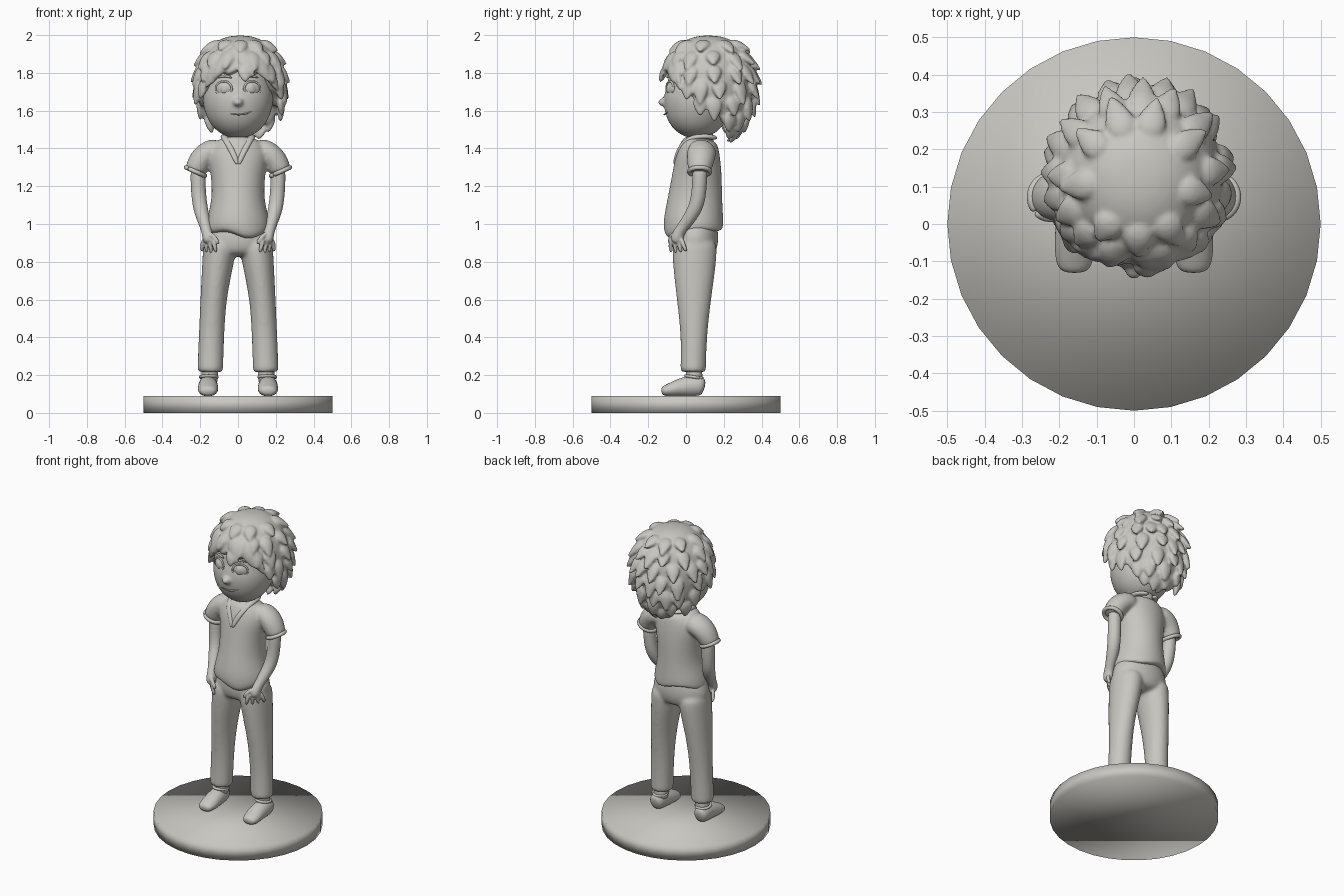
import bpy, bmesh
from math import pi, sin, cos, acos
from mathutils import Vector, Matrix

cube = bpy.data.objects.get("Cube")
if cube:
    bpy.data.objects.remove(cube, do_unlink=True)

COLOUR = (0.58, 0.57, 0.53, 1)
clay = bpy.data.materials.new("warm_grey_clay")
clay.use_nodes = True
clay.diffuse_color = COLOUR
clay.node_tree.nodes["Principled BSDF"].inputs["Base Color"].default_value = COLOUR


def tube(bm, pts, n=14, side=(1, 0, 0), both=False):
    """Closed elliptical tube through (x, y, z, r, r2); both adds the mirrored twin."""
    for s in ((1, -1) if both else (1,)):
        path = [Vector(p[:3]) for p in pts]
        rings = []
        for i, p in enumerate(pts):
            d = (path[min(i + 1, len(path) - 1)] - path[max(i - 1, 0)]).normalized()
            u = Vector(side)
            u = (u - d * u.dot(d)).normalized()
            w = d.cross(u)
            ring = []
            for k in range(n):
                a = 2 * pi * k / n
                c = path[i] + u * p[3] * cos(a) + w * p[-1] * sin(a)
                ring.append(bm.verts.new((c.x * s, c.y, c.z)))
            rings.append(ring)
        for r, q in zip(rings, rings[1:]):
            for k in range(n):
                bm.faces.new((r[k], r[k - 1], q[k - 1], q[k]))
        bm.faces.new(rings[0])
        bm.faces.new(rings[-1])


def body(bm, rows, n=20):
    """Upright loft from rows of (z, half width, front y, back y)."""
    tube(bm, [(0, (f + b) / 2, z, w, (b - f) / 2) for z, w, f, b in rows], n)


def hoop(bm, centre, normal, radius, thick, squash=1):
    nrm = Vector(normal).normalized()
    u = nrm.orthogonal().normalized()
    w = nrm.cross(u)
    pts = []
    for k in range(21):
        a = 2 * pi * k / 20
        c = Vector(centre) + (u * cos(a) + w * sin(a)) * radius
        c.z = centre[2] + (c.z - centre[2]) * squash
        pts.append((*c, thick, thick))
    tube(bm, pts, 8, nrm)


def ball(bm, centre, size, turn=0):
    m = Matrix.Translation(centre) @ Matrix.Rotation(turn, 4, 'Z') @ Matrix.Diagonal((*size, 1))
    bmesh.ops.create_uvsphere(bm, u_segments=20, v_segments=12, radius=1, matrix=m)


def finish(bm, name, subdiv=1, voxel=0, relax=0):
    bmesh.ops.recalc_face_normals(bm, faces=bm.faces)
    me = bpy.data.meshes.new(name)
    bm.to_mesh(me)
    bm.free()
    me.materials.append(clay)
    me.shade_smooth()
    ob = bpy.data.objects.new(name, me)
    bpy.context.collection.objects.link(ob)
    if subdiv:
        m = ob.modifiers.new("rounding", 'SUBSURF')
        m.levels = m.render_levels = subdiv
    if voxel:
        m = ob.modifiers.new("blend", 'REMESH')
        m.mode, m.voxel_size, m.use_smooth_shade = 'VOXEL', voxel, True
    if relax:
        m = ob.modifiers.new("relax", 'SMOOTH')
        m.factor, m.iterations = 0.5, relax


# Round stand
bm = bmesh.new()
bmesh.ops.create_cone(bm, cap_ends=True, segments=32, radius1=0.5, radius2=0.5, depth=0.09,
                      matrix=Matrix.Translation((0, 0, 0.045)))
finish(bm, "stand", 0)

# Shoes and ankles
bm = bmesh.new()
tube(bm, [(.16, .1, .135, .035, .04), (.16, .07, .145, .05, .058), (.158, 0, .14, .053, .055),
          (.158, -.05, .13, .056, .045), (.16, -.1, .118, .052, .033),
          (.16, -.132, .113, .036, .022)], 16, both=True)
for v in bm.verts:
    v.co.z = max(v.co.z, .089)
finish(bm, "shoes", 2)
bm = bmesh.new()
tube(bm, [(.15, .045, .14, .045), (.15, .043, .2, .045), (.147, .04, .26, .045)], both=True)
for s in (1, -1):
    hoop(bm, (.155 * s, .042, .19), (0, .15, 1), .045, .009)
finish(bm, "ankles")

# Trousers: two legs blended into the hips
bm = bmesh.new()
tube(bm, [(.147, .038, .215, .069), (.147, .038, .225, .069), (.141, .042, .4, .068),
          (.131, .042, .6, .069, .092), (.112, .044, .75, .081, .112),
          (.1, .045, .85, .088, .12), (.092, .047, .93, .088, .12)], 18, both=True)
body(bm, [(.825, .13, -.05, .14), (.87, .18, -.076, .166), (.93, .188, -.08, .176),
          (1, .16, -.07, .165), (1.03, .14, -.06, .16)])
finish(bm, "trousers", 2, .011, 4)

# Shirt: torso and sleeves, with a rippled hem
bm = bmesh.new()
body(bm, [(.955, .155, -.1, .18), (.965, .172, -.122, .197), (1.02, .168, -.12, .2),
          (1.1, .146, -.104, .195), (1.18, .138, -.088, .192), (1.28, .147, -.07, .19),
          (1.36, .165, -.055, .182), (1.42, .14, -.03, .174), (1.46, .085, 0, .16)], 24)
for v in bm.verts:
    if v.co.z < 1.05:
        v.co.z += .018 * sin(-22 * v.co.x) * (1.05 - v.co.z) / .09
tube(bm, [(.08, .088, 1.395, .06, .07), (.15, .084, 1.385, .068, .08),
          (.198, .077, 1.342, .066, .075), (.22, .073, 1.295, .06, .064),
          (.227, .072, 1.272, .057, .06)], 16, both=True)
finish(bm, "shirt", 2, .009, 5)

bm = bmesh.new()
for s in (1, -1):
    hoop(bm, (.225 * s, .072, 1.277), (.4 * s, 0, -.9), .056, .013)
finish(bm, "sleeve_cuffs")

bm = bmesh.new()
tube(bm, [(.02, .165, 1.455, .022, .014), (.075, .11, 1.465, .022, .014),
          (.074, .03, 1.462, .02, .014), (.048, -.028, 1.42, .018, .013),
          (.012, -.056, 1.345, .016, .011), (.004, -.062, 1.315, .008, .006)], 10, both=True)
finish(bm, "collar", 2)

# Arms with hands resting on the thighs
bm = bmesh.new()
tube(bm, [(.212, .075, 1.33, .043), (.212, .072, 1.2, .04), (.203, .06, 1.1, .041),
          (.185, .018, 1.03, .036), (.167, -.028, .97, .028), (.162, -.045, .94, .03, .036),
          (.153, -.05, .895, .03, .034)], both=True)
for i in range(4):
    tube(bm, [(.135 + .014 * i, -.075 + .017 * i, .925, .013),
              (.126 + .021 * i, -.083 + .023 * i, .89, .013),
              (.118 + .024 * i, -.08 + .026 * i, .855 + .004 * abs(i - 1), .011),
              (.117 + .024 * i, -.077 + .026 * i, .845 + .004 * abs(i - 1), .006)], 8, both=True)
tube(bm, [(.155, -.06, .955, .014), (.125, -.082, .93, .014), (.107, -.088, .905, .011),
          (.102, -.087, .893, .006)], 8, both=True)
finish(bm, "arms_and_hands", 2, .006, 2)

# Neck and head with a small upturned nose
bm = bmesh.new()
tube(bm, [(0, .085, 1.4, .07), (0, .085, 1.45, .062), (0, .085, 1.52, .06)])
finish(bm, "neck")
bm = bmesh.new()
body(bm, [(1.46, .05, .02, .13), (1.48, .095, -.025, .17), (1.52, .142, -.073, .21),
          (1.58, .174, -.112, .235), (1.64, .188, -.128, .25), (1.7, .19, -.102, .27),
          (1.76, .187, -.1, .27), (1.85, .16, -.07, .25), (1.92, .1, 0, .2)], 24)
ball(bm, (0, -.122, 1.645), (.026, .026, .022))
finish(bm, "head", 2, .009, 5)

# Eyes, lids, brows and mouth
bm = bmesh.new()
for s in (1, -1):
    ball(bm, (.075 * s, -.078, 1.716), (.045, .02, .038), .42 * s)
    ball(bm, (.075 * s, -.092, 1.716), (.023, .01, .025), .42 * s)
finish(bm, "eyes", 0)
bm = bmesh.new()
for s in (1, -1):
    hoop(bm, (.075 * s, -.085, 1.716), (.4 * s, -.9, 0), .047, .006, .85)
finish(bm, "eyelids")
bm = bmesh.new()
tube(bm, [(.03, -.1, 1.772, .004, .004), (.055, -.099, 1.784, .008, .007),
          (.085, -.088, 1.784, .008, .007), (.112, -.07, 1.772, .003, .003)], 8,
     side=(0, 0, 1), both=True)
finish(bm, "eyebrows")
bm = bmesh.new()
tube(bm, [(-.045, -.108, 1.585, .002), (0, -.117, 1.577, .005), (.045, -.11, 1.583, .005),
          (.075, -.094, 1.597, .002)], 8, side=(0, 0, 1))
finish(bm, "mouth")

# Hair: a cap with a ragged rim, then rows of pointed locks
MID = Vector((.012, .125, 1.73))
RIM = [(0, 1.805), (.7, 1.79), (.95, 1.7), (1.2, 1.63), (1.6, 1.6), (2.1, 1.5), (pi, 1.45)]


def rim_angle(a):
    a = abs((a + pi) % (2 * pi) - pi)
    for (a0, z0), (a1, z1) in zip(RIM, RIM[1:]):
        if a <= a1 + 1e-6:
            z = z0 + (z1 - z0) * (a - a0) / (a1 - a0)
            break
    z += .014 * cos(11 * a)
    return acos((z - MID.z) / (.268 if z > MID.z else .31))


def scalp(a, phi, lift=0):
    up = cos(phi) > 0
    r = max(sin(phi), 0) ** (.8 if up else 1)
    x, y, z = sin(a) * r, -cos(a) * r, cos(phi)
    p = MID + Vector((x * .228, y * (.248 if y < 0 else .232), z * (.268 if up else .31)))
    return p + Vector((x, y, z * .4)) * lift


bm = bmesh.new()
N, ROWS = 64, 14
crown, core = bm.verts.new(scalp(0, 0)), bm.verts.new(MID)
grid = [[bm.verts.new(scalp(2 * pi * k / N, rim_angle(2 * pi * k / N) * j / ROWS))
         for k in range(N)] for j in range(1, ROWS + 1)]
for k in range(N):
    bm.faces.new((crown, grid[0][k - 1], grid[0][k]))
    bm.faces.new((core, grid[-1][k], grid[-1][k - 1]))
    for r, q in zip(grid, grid[1:]):
        bm.faces.new((r[k], r[k - 1], q[k - 1], q[k]))

for row, (phi, count) in enumerate([(.45, 9), (.8, 13), (1.12, 15), (1.42, 15), (1.72, 14),
                                    (2.0, 13), (2.25, 11)]):
    for k in range(count):
        a = 2 * pi * (k + .5 * (row % 2)) / count + .12 * sin(5 * k + row)
        length = .42 + .06 * sin(3 * k + 2 * row)
        if phi + length > rim_angle(a) + .22:
            continue
        flare = .016 + .024 * (1 - cos(a)) / 2
        steps = [(0, -.02, .03, .018), (.35, .004, .046, .022), (.65, .4 * flare, .036, .02),
                 (.88, .85 * flare, .018, .013), (1, 1.25 * flare, .004, .004)]
        tube(bm, [(*scalp(a, phi + length * t, h), w, d) for t, h, w, d in steps], 10,
             side=(cos(a), sin(a), 0))

# Swept fringe locks and nape point
for a0, a1, p0, p1 in ((-.1, -.62, .7, 1.42), (.0, .3, .75, 1.42), (.25, .72, .8, 1.5),
                       (-.35, -.85, .9, 1.6), (.5, .95, .9, 1.66), (pi, pi, 2.2, 2.78),
                       (2.7, 2.72, 2.2, 2.62), (-2.7, -2.72, 2.2, 2.62)):
    steps = [(0, -.02, .03), (.3, .003, .046), (.65, .008, .038), (.9, .012, .018), (1, .016, .004)]
    tube(bm, [(*scalp(a0 + (a1 - a0) * t, p0 + (p1 - p0) * t, h), w, w * .45)
              for t, h, w in steps], 10, side=(cos(a0), sin(a0), 0))
finish(bm, "hair", 1, .008, 2)
